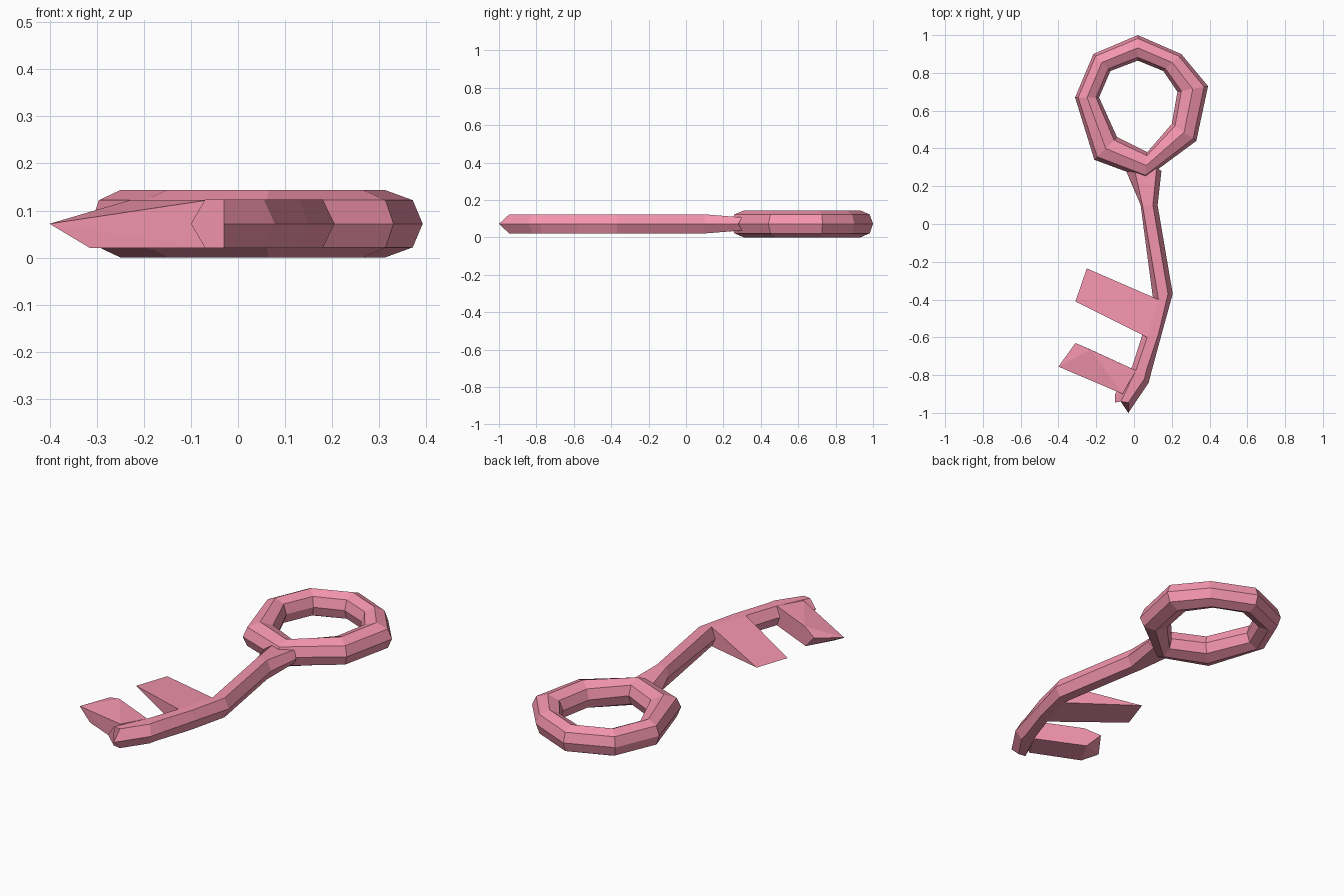
import bpy, bmesh

if "Cube" in bpy.data.objects:
    bpy.data.objects.remove(bpy.data.objects["Cube"])

pink = bpy.data.materials.new("pink")
pink.diffuse_color = (0.90, 0.30, 0.42, 1)
pink.use_nodes = True
pink.node_tree.nodes["Principled BSDF"].inputs["Base Color"].default_value = pink.diffuse_color


def finish(name, bm):
    bmesh.ops.recalc_face_normals(bm, faces=bm.faces)
    me = bpy.data.meshes.new(name)
    bm.to_mesh(me)
    bm.free()
    me.materials.append(pink)
    ob = bpy.data.objects.new(name, me)
    bpy.context.collection.objects.link(ob)
    return ob


def loft(name, rings, closed):
    """Bridge successive cross-sections, closing the loop or capping the ends."""
    bm = bmesh.new()
    vs = [[bm.verts.new(p) for p in r] for r in rings]
    n, k = len(vs), len(vs[0])
    for i in range(n if closed else n - 1):
        a, b = vs[i], vs[(i + 1) % n]
        for j in range(k):
            bm.faces.new((a[j], a[(j + 1) % k], b[(j + 1) % k], b[j]))
    if not closed:
        bm.faces.new(vs[0])
        bm.faces.new(vs[-1])
    return finish(name, bm)


def hull(name, pts):
    bm = bmesh.new()
    for p in pts:
        bm.verts.new(p)
    bmesh.ops.convex_hull(bm, input=bm.verts)
    bmesh.ops.dissolve_limit(bm, angle_limit=0.02, verts=bm.verts, edges=bm.edges)
    return finish(name, bm)


# Key bow: uneven octagon ring with an eight-sided cross-section
outer = [(.02, 1), (.25, .90), (.392, .73), (.33, .44),
         (.06, .24), (-.21, .34), (-.312, .67), (-.215, .90)]
inner = [(.02, .865), (.155, .81), (.23, .70), (.20, .53),
         (.07, .38), (-.09, .46), (-.185, .67), (-.125, .81)]
section = [(0, .072), (.13, .122), (.5, .144), (.87, .122),
           (1, .072), (.87, .022), (.5, 0), (.13, .022)]
loft("bow", [[(o[0] + (i[0] - o[0]) * t, o[1] + (i[1] - o[1]) * t, z)
              for t, z in section] for o, i in zip(outer, inner)], True)

# Shaft: bent six-sided bar; left middle, left top, right top, right middle, half height
stations = [
    ((-.05, .30), (0, .30), (.12, .30), (.145, .28), .035),
    ((.035, .10), (.045, .10), (.10, .10), (.125, .10), .051),
    ((.10, -.39), (.13, -.40), (.18, -.37), (.205, -.37), .051),
    ((.04, -.60), (.07, -.60), (.13, -.58), (.15, -.57), .051),
    ((-.01, -.755), (.01, -.775), (.067, -.77), (.093, -.78), .051),
    ((-.10, -.90), (-.05, -.90), (.055, -.82), (.078, -.84), .051),
    ((-.10, -.945), (-.07, -.94), (-.03, -.945), (-.03, -1.0), .051),
]
M = .072
loft("shaft", [[(*lm, M), (*lt, M + h), (*rt, M + h), (*rm, M), (*rt, M - h), (*lt, M - h)]
               for lm, lt, rt, rm, h in stations], False)

# Upper tooth: wedge thinning to a sharp edge
hull("upper_tooth", [(-.25, -.235, .072), (-.31, -.41, .072)] +
     [(x, y, z) for x, y in ((.13, -.40), (.07, -.60)) for z in (.021, .123)])

# Lower tooth: thicker, with a bevelled outer end
hull("lower_tooth", [(-.40, -.755, .072), (-.31, -.63, .095), (-.23, -.665, .122),
                     (-.315, -.79, .021), (-.24, -.66, .021)] +
     [(x, y, z) for x, y in ((.01, -.775), (-.06, -.90)) for z in (.021, .123)])
